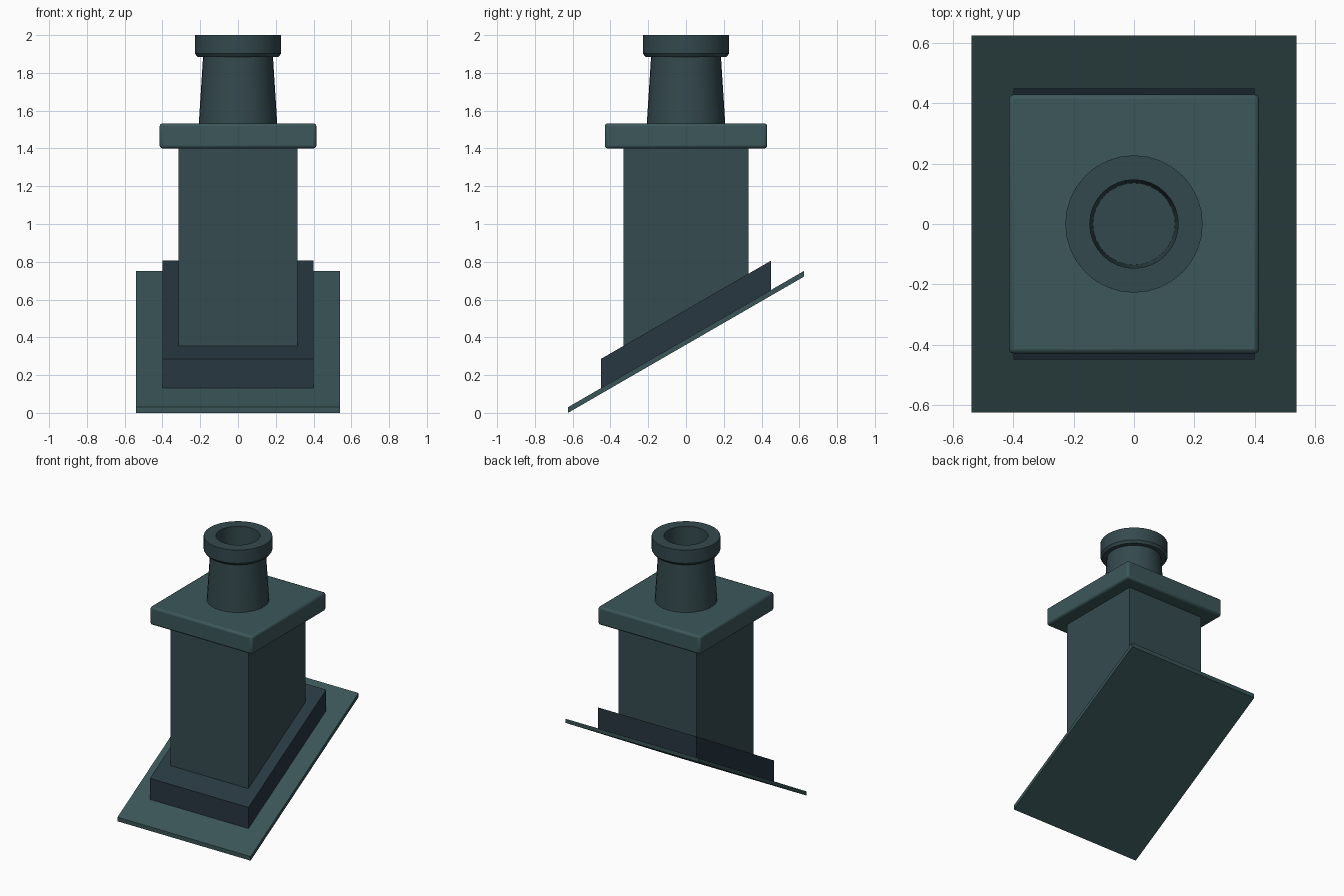
import bpy, bmesh, math

if "Cube" in bpy.data.objects:
    bpy.data.objects.remove(bpy.data.objects["Cube"])

SLOPE = math.tan(math.radians(30))   # roof pitch


def material(name, rgb):
    m = bpy.data.materials.new(name)
    m.diffuse_color = (*rgb, 1)
    m.use_nodes = True
    m.node_tree.nodes["Principled BSDF"].inputs["Base Color"].default_value = m.diffuse_color
    return m


slate = material("slate", (0.042, 0.09, 0.095))
lead = material("lead", (0.021, 0.038, 0.051))
brick = material("brick", (0.036, 0.07, 0.08))
stone = material("stone", (0.045, 0.095, 0.102))
clay = material("clay", (0.034, 0.066, 0.074))


def finish(name, bm, mat):
    bmesh.ops.recalc_face_normals(bm, faces=bm.faces)
    me = bpy.data.meshes.new(name)
    bm.to_mesh(me)
    bm.free()
    me.materials.append(mat)
    ob = bpy.data.objects.new(name, me)
    bpy.context.collection.objects.link(ob)
    return ob


def block(name, hx, hy, z0, z1, mat, pitch_bottom=0, pitch_top=0):
    """Box with vertical sides whose bottom and top may follow the roof pitch."""
    bm = bmesh.new()
    bmesh.ops.create_cube(bm, size=2)
    for v in bm.verts:
        top = v.co.z > 0
        y = v.co.y * hy
        pitch = pitch_top if top else pitch_bottom
        v.co = (v.co.x * hx, y, (z1 if top else z0) + pitch * y)
    return finish(name, bm, mat)


def smooth(ob):
    bpy.ops.object.select_all(action='DESELECT')
    ob.select_set(True)
    bpy.context.view_layer.objects.active = ob
    bpy.ops.object.shade_smooth_by_angle(angle=math.radians(35))


# Pitched roof plate, flashing and stack (z values are at y = 0)
mid = 0.625 * SLOPE
block("roof_plate", 0.54, 0.625, mid, mid + 0.03, slate, SLOPE, SLOPE)
block("flashing", 0.40, 0.45, mid + 0.03, mid + 0.185, lead, SLOPE, SLOPE)
block("chimney_stack", 0.315, 0.33, mid + 0.10, 1.41, brick, SLOPE, 0)

# Cap slab with rounded edges
cap = block("cap_slab", 0.415, 0.43, 1.40, 1.533, stone)
bev = cap.modifiers.new("rounded_edges", 'BEVEL')
bev.width = 0.015
bev.segments = 2
smooth(cap)

# Chimney pot: outer wall, rim, tapered bore and floor, turned around z
profile = [(0, 1.525), (0.208, 1.525), (0.185, 1.885), (0.215, 1.885),
           (0.228, 1.903), (0.228, 2.0), (0.147, 2.0), (0.136, 1.62), (0, 1.62)]
bm = bmesh.new()
verts = [bm.verts.new((r, 0, z)) for r, z in profile]
edges = [bm.edges.new(p) for p in zip(verts, verts[1:])]
bmesh.ops.spin(bm, geom=verts + edges, cent=(0, 0, 0), axis=(0, 0, 1),
               angle=math.tau, steps=32)
bmesh.ops.remove_doubles(bm, verts=bm.verts, dist=1e-4)
smooth(finish("chimney_pot", bm, clay))
